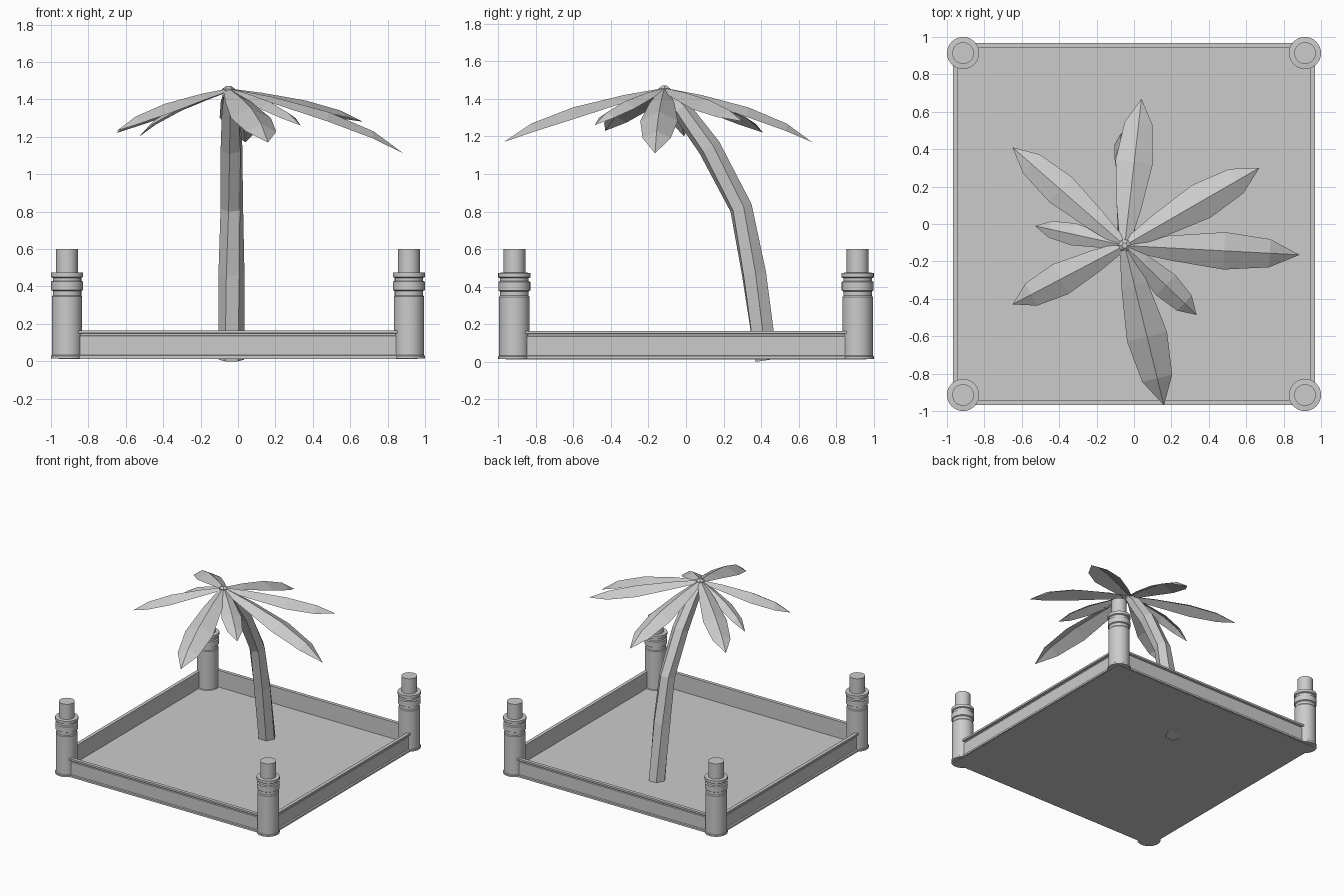
import bpy, bmesh, math
from mathutils import Vector

if "Cube" in bpy.data.objects:
    bpy.data.objects.remove(bpy.data.objects["Cube"])


def make_object(name, bm):
    bmesh.ops.recalc_face_normals(bm, faces=bm.faces)
    mesh = bpy.data.meshes.new(name)
    bm.to_mesh(mesh)
    bm.free()
    ob = bpy.data.objects.new(name, mesh)
    bpy.context.collection.objects.link(ob)
    return ob


def loft(name, rings, closed_profile=False):
    """Skin a list of closed rings; cap the ends or join last ring to first."""
    bm = bmesh.new()
    vs = [[bm.verts.new(p) for p in ring] for ring in rings]
    n = len(vs[0])
    pairs = list(zip(vs, vs[1:]))
    if closed_profile:
        pairs.append((vs[-1], vs[0]))
    else:
        bm.faces.new(vs[0])
        bm.faces.new(vs[-1])
    for a, b in pairs:
        for i in range(n):
            j = (i + 1) % n
            bm.faces.new((a[i], a[j], b[j], b[i]))
    return make_object(name, bm)


def circle(c, r, n, turn=0.0, u=Vector((1, 0, 0)), v=Vector((0, 1, 0))):
    angles = [turn + math.tau * i / n for i in range(n)]
    return [Vector(c) + r * (math.cos(a) * u + math.sin(a) * v) for a in angles]


# Floor plate
bpy.ops.mesh.primitive_cube_add(size=1, location=(0, 0, 0.02))
floor = bpy.context.object
floor.name = "floor"
floor.scale = (1.92, 1.92, 0.016)

# Low border wall: a moulded profile swept round a square
wall = [(0.94, 0.015), (0.968, 0.015), (0.968, 0.03), (0.957, 0.033), (0.957, 0.135),
        (0.95, 0.138), (0.95, 0.147), (0.968, 0.15), (0.968, 0.165), (0.94, 0.165)]
loft("border_wall",
     [circle((0, 0, z), h * math.sqrt(2), 4, math.pi / 4) for h, z in wall], True)

# Corner posts: turned profile with two rings and a narrower top
post = [(0.086, 0.015), (0.086, 0.028), (0.081, 0.032), (0.081, 0.345), (0.076, 0.352),
        (0.076, 0.375), (0.085, 0.38), (0.085, 0.425), (0.076, 0.43), (0.076, 0.445),
        (0.086, 0.45), (0.086, 0.473), (0.058, 0.475), (0.058, 0.60)]
for sx, xn in ((-1, "left"), (1, "right")):
    for sy, yn in ((-1, "front"), (1, "back")):
        ob = loft(f"{yn}_{xn}_post",
                  [circle((sx * 0.914, sy * 0.914, z), r, 32) for r, z in post])
        bpy.context.view_layer.objects.active = ob
        bpy.ops.object.select_all(action='DESELECT')
        ob.select_set(True)
        bpy.ops.object.shade_smooth_by_angle(angle=math.radians(30))

# Leaning six-sided trunk, slightly twisted (x, y, z, radius)
path = [(-0.035, 0.428, 0.008, 0.068), (-0.035, 0.362, 0.47, 0.070),
        (-0.033, 0.293, 0.82, 0.062), (-0.035, 0.125, 1.14, 0.062),
        (-0.04, -0.03, 1.35, 0.052), (-0.05, -0.115, 1.44, 0.03)]
rings = []
for i, (x, y, z, r) in enumerate(path):
    a, b = path[max(i - 1, 0)], path[min(i + 1, len(path) - 1)]
    t = (Vector(b[:3]) - Vector(a[:3])).normalized()
    u = Vector((1, 0, 0))
    rings.append(circle((x, y, z), r, 6, 0.12 * i, u, t.cross(u).normalized()))
loft("trunk", rings)

# Crown bud
loft("crown_bud", [circle((-0.05, -0.115, z), r, 6)
                   for z, r in ((1.41, 0.03), (1.455, 0.035), (1.47, 0.015))])

# Drooping fronds: folded blades running from the crown to a tip
crown = Vector((-0.05, -0.115, 1.458))
stations = [(0.0, 0.0, 0.25), (0.25, 0.13, 0.65), (0.57, 0.36, 1.0),
            (0.83, 0.66, 0.75), (1.0, 1.0, 0.0)]  # along, droop, width


def frond(name, tip, half_width, fold=0.5):
    bm = bmesh.new()
    run = Vector(tip) - crown
    side = Vector((-run.y, run.x, 0)).normalized()
    rows = []
    for t, droop, w in stations:
        c = crown + Vector((run.x * t, run.y * t, run.z * droop))
        if w == 0:
            rows.append([bm.verts.new(c)])
            continue
        s = side * half_width * w
        d = Vector((0, 0, -fold * half_width * w))
        rows.append([bm.verts.new(p) for p in (c + s + d, c, c - s + d)])
    for a, b in zip(rows, rows[1:]):
        for i in (0, 1):
            if len(b) == 1:
                bm.faces.new((a[i], a[i + 1], b[0]))
            else:
                bm.faces.new((a[i], a[i + 1], b[i + 1], b[i]))
    return make_object(name, bm)


fronds = [((0.04, 0.67, 1.17), 0.10), ((0.67, 0.30, 1.28), 0.10),
          ((-0.65, 0.41, 1.22), 0.09), ((-0.53, -0.01, 1.20), 0.06),
          ((-0.65, -0.43, 1.23), 0.09), ((0.335, -0.486, 1.26), 0.075),
          ((0.16, -0.97, 1.17), 0.11), ((0.885, -0.165, 1.11), 0.10)]
for i, (tip, w) in enumerate(fronds):
    frond(f"frond_{i + 1}", tip, w)
